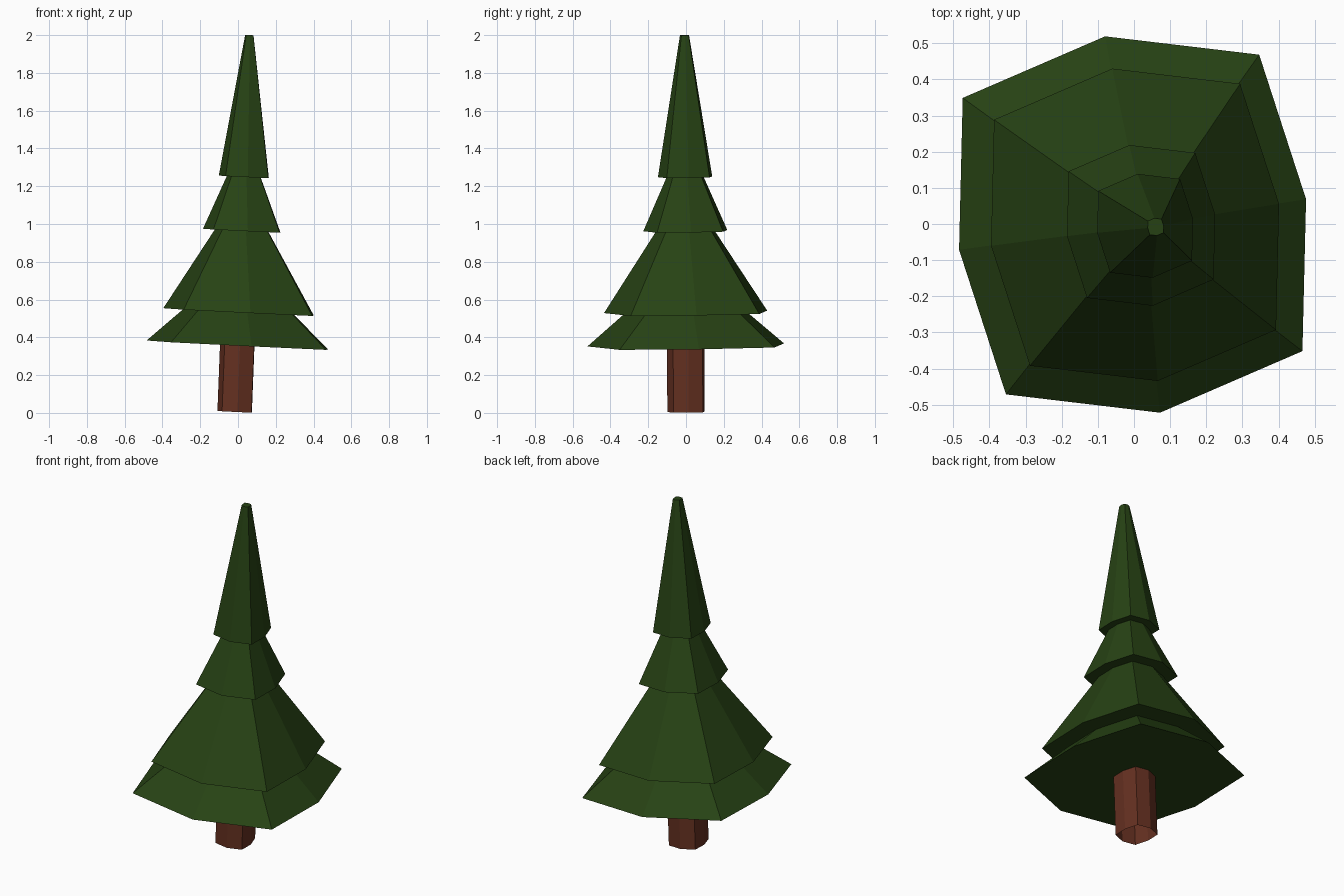
import bpy, bmesh, math

if "Cube" in bpy.data.objects:
    bpy.data.objects.remove(bpy.data.objects["Cube"])

# Irregular octagon shared by trunk and foliage
RADII = [0.485, 0.586, 0.526, 0.586]
START = math.radians(8.3)


def ring(bm, z, scale):
    """Octagon on the leaning axis, tilted to stay square to it."""
    cx, cy = -0.018 + 0.039 * z, -0.004 * z
    verts = []
    for i in range(8):
        a = START + i * math.pi / 4
        r = RADII[i % 4] * scale
        x, y = r * math.cos(a), r * math.sin(a)
        verts.append(bm.verts.new((cx + x, cy + y, z - 0.05 * x + 0.008 * y)))
    return verts


def loft(name, profile, color, cap_top):
    """Skin a list of (height, scale) octagons."""
    bm = bmesh.new()
    rings = [ring(bm, z, s) for z, s in profile]
    for a, b in zip(rings, rings[1:]):
        for i in range(8):
            j = (i + 1) % 8
            bm.faces.new((a[i], a[j], b[j], b[i]))
    if cap_top:
        bm.faces.new(rings[-1])
    mesh = bpy.data.meshes.new(name)
    bm.to_mesh(mesh)
    bm.free()
    mat = bpy.data.materials.new(name + "_colour")
    mat.diffuse_color = color
    mat.use_nodes = True
    mat.node_tree.nodes["Principled BSDF"].inputs["Base Color"].default_value = mat.diffuse_color
    mesh.materials.append(mat)
    obj = bpy.data.objects.new(name, mesh)
    bpy.context.collection.objects.link(obj)
    return obj


# Trunk, open at the bottom
loft("trunk", [(0.006, 0.19), (0.36, 0.19)], (0.13, 0.03, 0.015, 1), False)

# Four stacked tiers, each with a flat underside lip
loft("foliage", [
    (0.36, 0.19), (0.36, 1.0), (0.535, 0.61),
    (0.535, 0.83), (0.965, 0.295),
    (0.965, 0.427), (1.25, 0.187),
    (1.25, 0.276), (2.0, 0.046),
], (0.02, 0.055, 0.007, 1), True)
